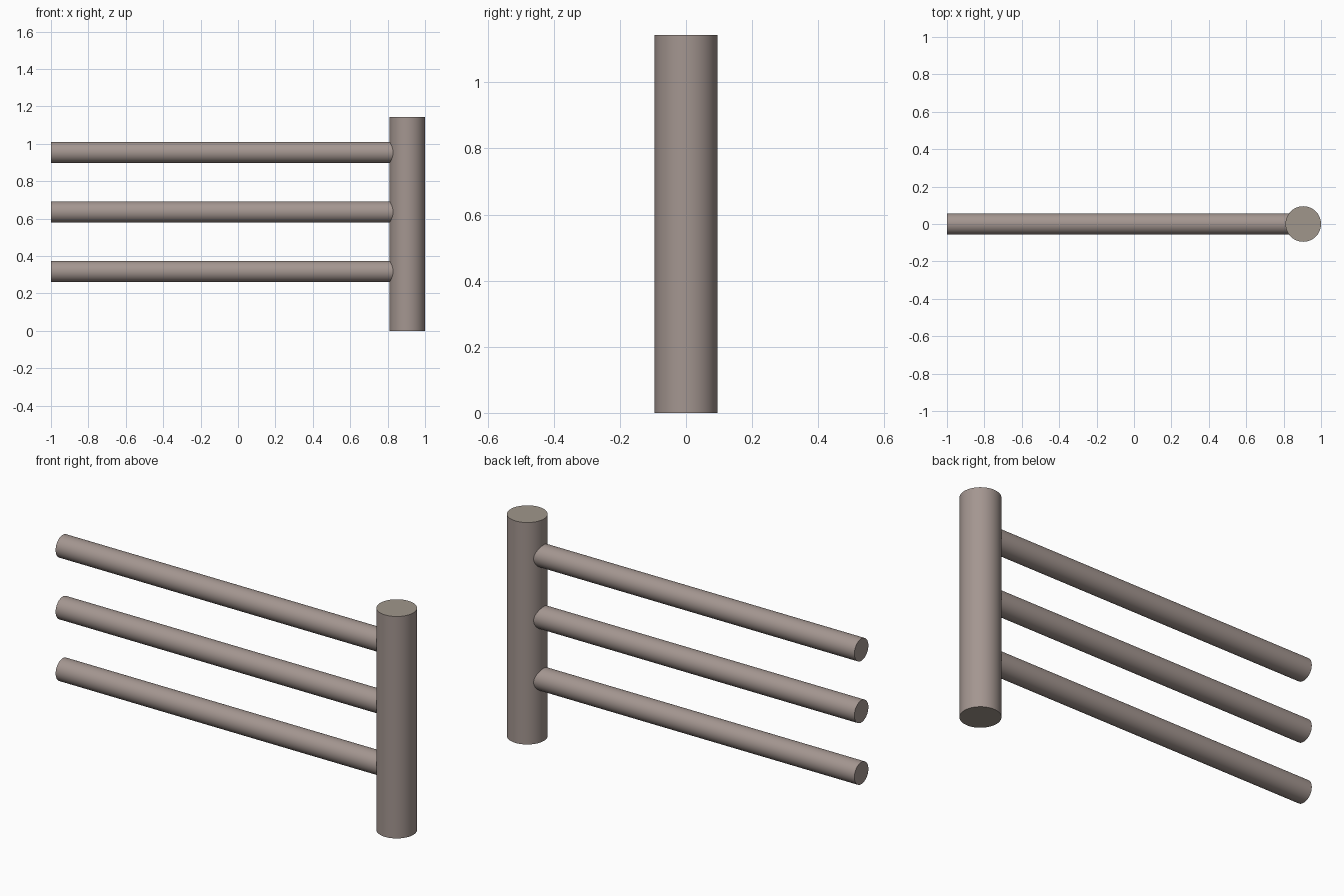
import bpy, math

if "Cube" in bpy.data.objects:
    bpy.data.objects.remove(bpy.data.objects["Cube"])

wood = bpy.data.materials.new("weathered_wood")
wood.diffuse_color = (0.37, 0.305, 0.28, 1)
wood.use_nodes = True
wood.node_tree.nodes["Principled BSDF"].inputs["Base Color"].default_value = wood.diffuse_color
end_grain = bpy.data.materials.new("end_grain")
end_grain.diffuse_color = (0.35, 0.305, 0.26, 1)
end_grain.use_nodes = True
end_grain.node_tree.nodes["Principled BSDF"].inputs["Base Color"].default_value = end_grain.diffuse_color


def log(name, radius, length, location, rotation=(0, 0, 0)):
    bpy.ops.mesh.primitive_cylinder_add(vertices=64, radius=radius, depth=length,
                                        location=location, rotation=rotation)
    obj = bpy.context.object
    obj.name = name
    obj.data.materials.append(wood)
    bpy.ops.object.shade_smooth_by_angle(angle=math.radians(40))
    return obj


# Upright post, with a cut top
post_x, post_r, post_h = 0.905, 0.095, 1.144
post = log("post", post_r, post_h, (post_x, 0, post_h / 2))
post.data.materials.append(end_grain)
for face in post.data.polygons:
    if abs(face.normal.z) > 0.9:
        face.material_index = 1

# Three rails running from the left end into the post
rail_len = post_x + 1
for i, part in enumerate(("lower", "middle", "upper")):
    log(part + "_rail", 0.057, rail_len, (post_x - rail_len / 2, 0, 0.318 * (i + 1)),
        (0, math.pi / 2, 0))
